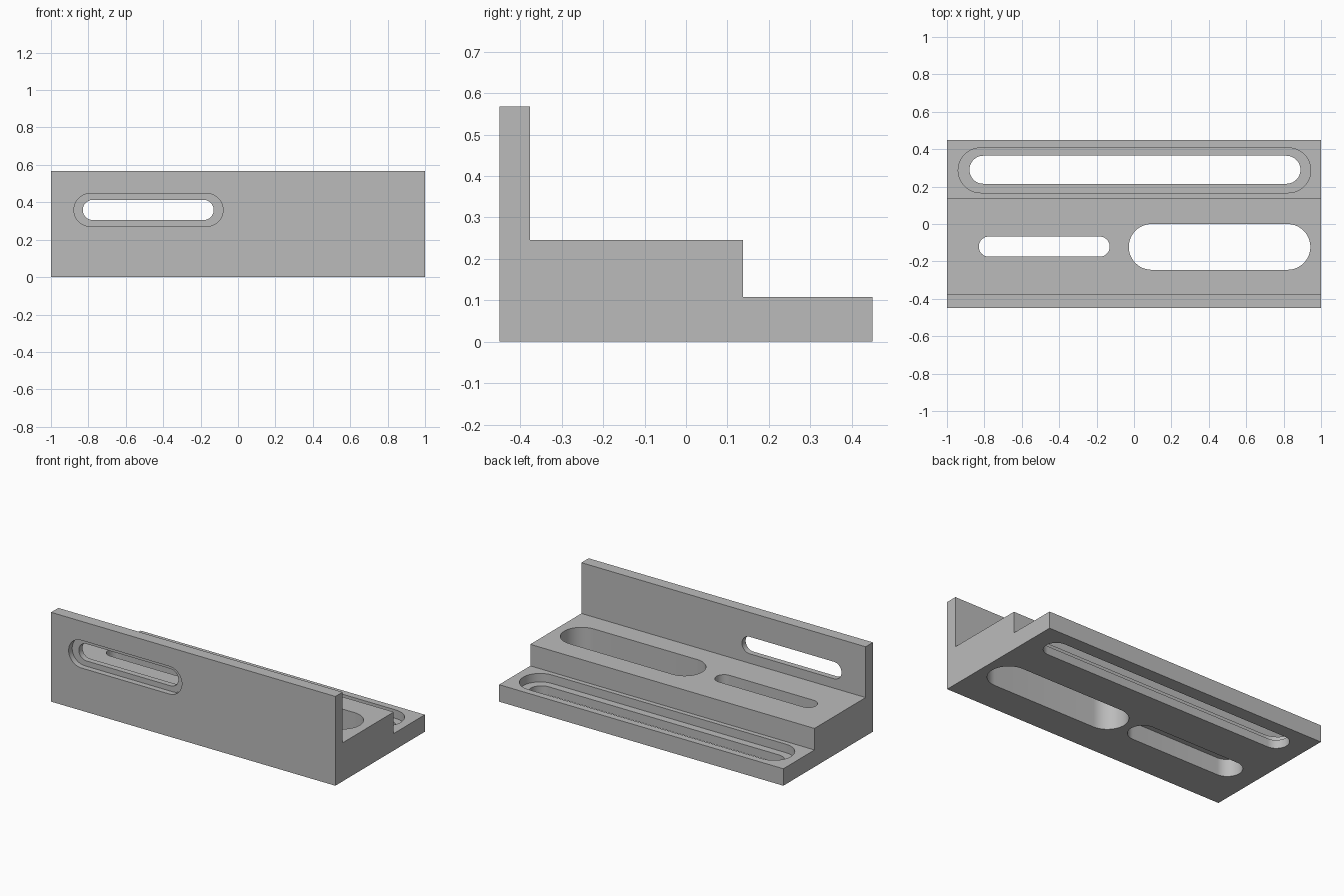
import bpy, bmesh, math
from mathutils import Matrix, Vector

cube = bpy.data.objects.get("Cube")
if cube:
    bpy.data.objects.remove(cube, do_unlink=True)

grey = bpy.data.materials.new("plain grey")
grey.use_nodes = True
colour = (0.5, 0.5, 0.5, 1)
grey.diffuse_color = colour
grey.node_tree.nodes["Principled BSDF"].inputs["Base Color"].default_value = colour


def prism(name, points, direction):
    """Extrude a planar outline along a direction into a closed solid."""
    bm = bmesh.new()
    face = bm.faces.new([bm.verts.new(p) for p in points])
    grown = bmesh.ops.extrude_face_region(bm, geom=[face])["geom"]
    bmesh.ops.translate(bm, vec=direction,
                        verts=[v for v in grown if isinstance(v, bmesh.types.BMVert)])
    bmesh.ops.recalc_face_normals(bm, faces=bm.faces)
    mesh = bpy.data.meshes.new(name)
    bm.to_mesh(mesh)
    bm.free()
    mesh.materials.append(grey)
    obj = bpy.data.objects.new(name, mesh)
    bpy.context.collection.objects.link(obj)
    return obj


def cut_slot(body, x0, x1, c0, c1, start, end, upright=False):
    """Cut a round-ended slot, vertical or (upright) through the front wall."""
    r, mid, n = (c1 - c0) / 2, (c0 + c1) / 2, 24
    outline = []
    for cx, turn in ((x1 - r, -math.pi / 2), (x0 + r, math.pi / 2)):
        for i in range(n + 1):
            a = turn + math.pi * i / n
            outline.append(Vector((cx + r * math.cos(a), mid + r * math.sin(a), start)))
    direction = Vector((0, 0, end - start))
    if upright:
        swap = Matrix(((1, 0, 0), (0, 0, 1), (0, 1, 0)))
        outline, direction = [swap @ p for p in outline], swap @ direction
    cutter = prism("slot_cutter", outline, direction)
    cutter.hide_render = True
    mod = body.modifiers.new("slot", 'BOOLEAN')
    mod.operation, mod.solver, mod.object = 'DIFFERENCE', 'EXACT', cutter
    bpy.context.view_layer.objects.active = body
    bpy.ops.object.modifier_apply(modifier=mod.name)
    bpy.data.objects.remove(cutter, do_unlink=True)


# Stepped body: front wall, middle step, low rear ledge
back, front = 0.45, -0.45
wall, step = -0.377, 0.137
ledge_z, step_z, top_z = 0.108, 0.245, 0.568
profile = [(front, 0), (back, 0), (back, ledge_z), (step, ledge_z),
           (step, step_z), (wall, step_z), (wall, top_z), (front, top_z)]
body = prism("stepped_bracket", [(-1, y, z) for y, z in profile], (2, 0, 0))

# Long rear slot, recessed from above
cut_slot(body, -0.88, 0.89, 0.215, 0.365, -0.1, 0.2)
cut_slot(body, -0.94, 0.945, 0.167, 0.407, 0.054, 0.2)
# Wide plain slot in the middle step
cut_slot(body, -0.028, 0.943, -0.245, 0, -0.1, 0.4)
# Narrow slot in the middle step, recessed from below
cut_slot(body, -0.83, -0.13, -0.175, -0.067, -0.1, 0.4)
cut_slot(body, -0.877, -0.08, -0.209, -0.033, -0.1, 0.11)
# Front wall slot, recessed from the front
cut_slot(body, -0.83, -0.13, 0.305, 0.413, -0.6, -0.3, True)
cut_slot(body, -0.877, -0.08, 0.271, 0.447, -0.6, -0.414, True)

# Smooth slot ends with crisp edges
bpy.ops.object.select_all(action='DESELECT')
body.select_set(True)
bpy.context.view_layer.objects.active = body
bpy.ops.object.shade_smooth_by_angle(angle=math.radians(30))
